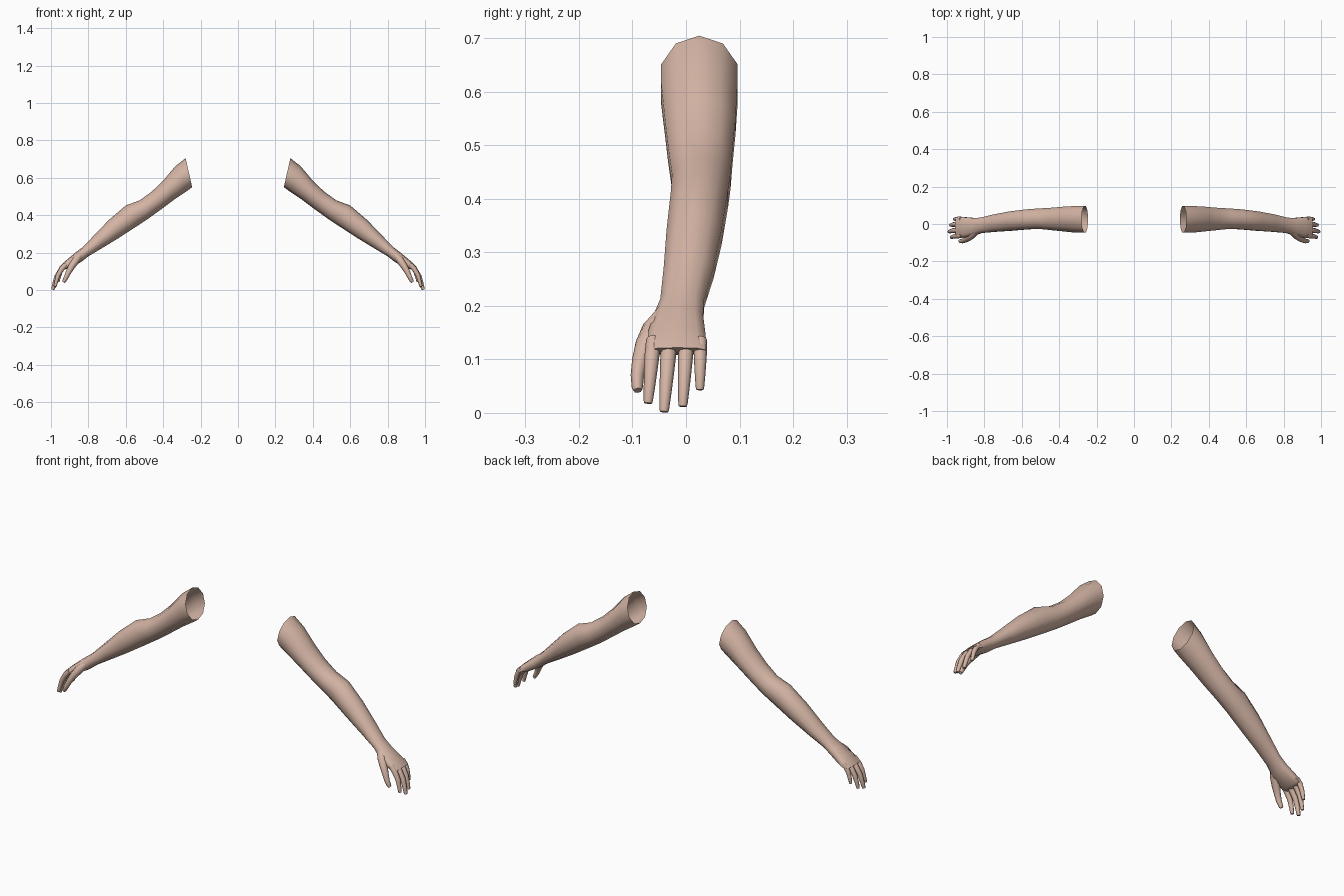
import bpy, bmesh, math
from mathutils import Vector

if "Cube" in bpy.data.objects:
    bpy.data.objects.remove(bpy.data.objects["Cube"])

skin = bpy.data.materials.new("skin")
skin.diffuse_color = (0.66, 0.46, 0.375, 1)
skin.use_nodes = True
skin.node_tree.nodes["Principled BSDF"].inputs["Base Color"].default_value = skin.diffuse_color


def loft(name, rings, cap_start, cap_end):
    """Skin a list of vertex rings, mirror it to the other side."""
    bm = bmesh.new()
    loops = [[bm.verts.new(p) for p in r] for r in rings]
    n = len(loops[0])
    for a, b in zip(loops, loops[1:]):
        for i in range(n):
            j = (i + 1) % n
            bm.faces.new((a[i], a[j], b[j], b[i]))
    if cap_start:
        bm.faces.new(loops[0])
    if cap_end:
        bm.faces.new(loops[-1])
    bmesh.ops.recalc_face_normals(bm, faces=bm.faces)
    me = bpy.data.meshes.new(name)
    bm.to_mesh(me)
    bm.free()
    me.materials.append(skin)
    ob = bpy.data.objects.new(name, me)
    bpy.context.collection.objects.link(ob)
    bpy.ops.object.select_all(action='DESELECT')
    ob.select_set(True)
    bpy.context.view_layer.objects.active = ob
    bpy.ops.object.shade_smooth_by_angle(angle=math.radians(62))
    ob.modifiers.new("other_side", 'MIRROR').use_clip = False
    return ob


def section(top, bottom, y0, y1, square=1.0, n=10):
    """Cross-section between a top and a bottom point (x, z), spanning y0 to y1."""
    t, b = Vector((top[0], 0, top[1])), Vector((bottom[0], 0, bottom[1]))
    c, u = (t + b) / 2 + Vector((0, (y0 + y1) / 2, 0)), (t - b) / 2
    pts = []
    for i in range(n):
        a = 2 * math.pi * i / n
        ca, sa = math.cos(a), math.sin(a)
        ca = math.copysign(abs(ca) ** square, ca) if abs(ca) > 1e-6 else 0
        sa = math.copysign(abs(sa) ** square, sa) if abs(sa) > 1e-6 else 0
        pts.append(c + u * ca + Vector((0, (y1 - y0) / 2 * sa, 0)))
    return pts


def digit(name, path, n=8):
    """Tapered finger along (x, y, z, half width, half thickness) points."""
    P = [Vector(p[:3]) for p in path]
    rings = []
    for i, p in enumerate(path):
        t = (P[min(i + 1, len(P) - 1)] - P[max(i - 1, 0)]).normalized()
        side = Vector((0, 1, 0))
        side = (side - t * side.dot(t)).normalized()
        up = t.cross(side)
        rings.append([P[i] + side * p[3] * math.sin(2 * math.pi * k / n)
                      + up * p[4] * math.cos(2 * math.pi * k / n) for k in range(n)])
    return loft(name, rings, True, True)


# Arm and palm in one skin, left open at the shoulder
arm = [
    ((.28, .705), (.245, .55), -.05, .10, 1),
    ((.335, .662), (.272, .53), -.05, .10, 1),
    ((.40, .585), (.335, .488), -.043, .096, 1),
    ((.46, .527), (.41, .432), -.036, .09, 1),
    ((.525, .48), (.475, .385), -.029, .086, 1),
    ((.60, .452), (.535, .345), -.031, .081, 1),
    ((.69, .375), (.635, .28), -.039, .069, 1),
    ((.765, .297), (.72, .228), -.044, .054, 1),
    ((.83, .23), (.80, .18), -.05, .036, .95),
    ((.872, .198), (.838, .15), -.063, .034, .85),
    ((.915, .162), (.882, .126), -.073, .038, .75),
    ((.942, .138), (.913, .114), -.073, .04, .7),
    ((.957, .122), (.931, .108), -.07, .038, .7),
]
loft("arm", [section(*s) for s in arm], False, True)

# Fingers: base y, tip y, tip x, tip z, size
fingers = [
    ("index_finger", -.061, -.071, .984, .018, 1.0),
    ("middle_finger", -.031, -.041, .996, .002, 1.05),
    ("ring_finger", .001, -.006, .988, .012, 1.0),
    ("little_finger", .027, .026, .968, .043, .9),
]
for name, yb, yt, xt, zt, s in fingers:
    k = (xt - .93) / .066
    path = []
    # curled from the knuckle down to the tip
    for f, fx, w in ((0, -.2, .0135), (.22, .28, .014), (.48, .66, .0125),
                     (.76, .86, .0105), (.95, .98, .0088), (1, 1, .0075)):
        z = .137 + (zt - .137) * f
        path.append((.93 + (xt - .006 - .93) * fx, yb + (yt - yb) * f, z,
                     w * s, w * s * .95))
    digit(name, path)

# Thumb
digit("thumb", [
    (.845, -.040, .185, .018, .018),
    (.868, -.058, .158, .024, .021),
    (.888, -.075, .128, .020, .018),
    (.905, -.086, .098, .015, .015),
    (.918, -.091, .070, .0125, .0125),
    (.929, -.091, .048, .0105, .010),
    (.933, -.090, .042, .008, .008),
])
